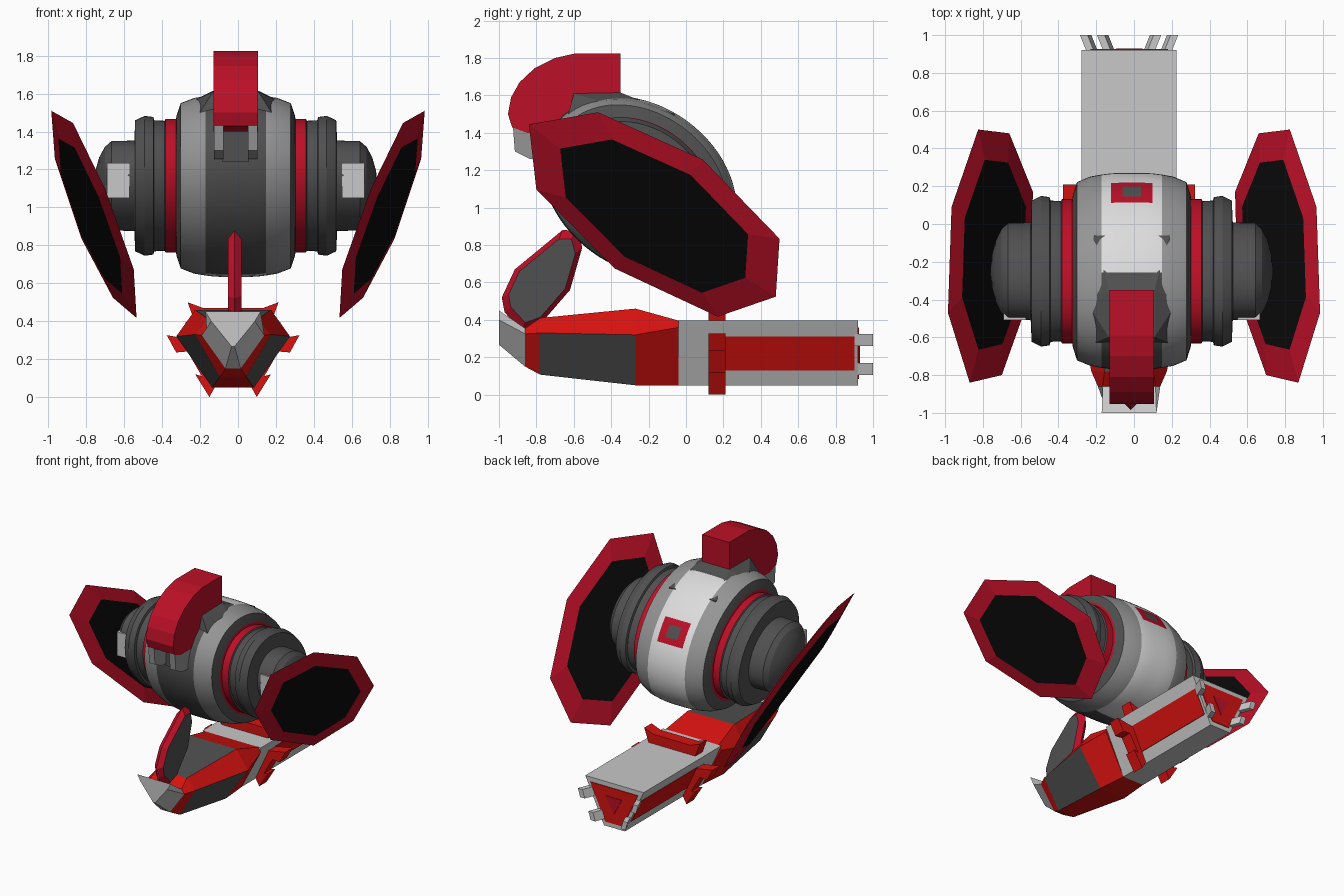
import bpy, bmesh, math
from mathutils import Vector

if "Cube" in bpy.data.objects:
    bpy.data.objects.remove(bpy.data.objects["Cube"])

def material(name, rgb):
    m = bpy.data.materials.new(name)
    m.diffuse_color = (*rgb, 1)
    m.use_nodes = True
    m.node_tree.nodes["Principled BSDF"].inputs["Base Color"].default_value = m.diffuse_color
    return m

CRIMSON = material("crimson", (0.50, 0.005, 0.02))
RED = material("bright_red", (0.68, 0.006, 0.005))
DARK = material("dark_grey", (0.08, 0.08, 0.08))
MID = material("mid_grey", (0.30, 0.30, 0.30))
LIGHT = material("light_grey", (0.58, 0.58, 0.58))
PALE = material("pale_grey", (0.72, 0.72, 0.72))
BLACK = material("black", (0.003, 0.003, 0.003))

def finish(name, bm, mats):
    bmesh.ops.recalc_face_normals(bm, faces=bm.faces[:])
    me = bpy.data.meshes.new(name)
    bm.to_mesh(me)
    bm.free()
    for m in mats:
        me.materials.append(m)
    ob = bpy.data.objects.new(name, me)
    bpy.context.collection.objects.link(ob)
    return ob

def loft(name, loops, mats, rule=lambda i, k: 0, caps=(0, 0)):
    """Skin loops of equal length; rule(band, side) gives the material index."""
    bm = bmesh.new()
    rings = [[bm.verts.new(p) for p in loop] for loop in loops]
    n = len(rings[0])
    for i in range(len(rings) - 1):
        for k in range(n):
            j = (k + 1) % n
            f = bm.faces.new((rings[i][k], rings[i][j], rings[i + 1][j], rings[i + 1][k]))
            f.material_index = rule(i, k)
    for ring, c in zip((rings[0], rings[-1]), caps):
        bm.faces.new(ring).material_index = c
    return finish(name, bm, mats)

def prism_x(name, yz, x0, x1, mat):
    return loft(name, [[(x, y, z) for y, z in yz] for x in (x0, x1)], [mat])

def prism_y(name, xz, y0, y1, mat):
    return loft(name, [[(x, y, z) for x, z in xz] for y in (y0, y1)], [mat])

def box(name, x0, x1, y0, y1, z0, z1, mat):
    return prism_x(name, [(y0, z0), (y1, z0), (y1, z1), (y0, z1)], x0, x1, mat)

def lens(name, pts, normal, half, scale, rim, face):
    """Thin plate: bevelled rim with a flat inset panel on both sides."""
    pts = [Vector(p) for p in pts]
    c = sum(pts, Vector()) / len(pts)
    off = Vector(normal).normalized() * half
    inner = [c + (p - c) * scale for p in pts]
    return loft(name, [[p - off for p in inner], pts, [p + off for p in inner]],
                [rim, face], caps=(1, 1))

# Barrel-shaped body: revolved about x with a tilted oval section
CX, CY, CZ, SEG = -0.012, -0.25, 1.114, 72
half = [(0.05, .48), (.11, .478), (.16, .472), (.22, .462), (.29, .435), (.312, .37),
        (.315, .352), (.37, .352), (.375, .342), (.43, .345), (.435, .362), (.48, .368),
        (.53, .345), (.535, .238), (.655, .235), (.69, .205), (.72, .15), (.74, .08), (.748, .01)]
profile = [(-x, r) for x, r in reversed(half)] + half

def oval(x, r):
    out = []
    for k in range(SEG):
        t = math.tau * k / SEG
        a, b = 1.167 * r * math.cos(t), 0.90 * r * math.sin(t)
        out.append((CX + x, CY + .81 * a + .59 * b, CZ - .59 * a + .81 * b))
    return out

def body_rule(i, k):
    x = abs(profile[i][0] + profile[i + 1][0]) / 2
    deg = (k + .5) * 360 / SEG
    if x < .16:                                   # centre band, pale at the rear
        if x < .11 and 55 < deg < 75:             # rear hatch
            return 0 if x < .05 and 60 < deg < 70 else 1
        return 3 if deg < 119 or deg > 299 else 0
    if x < .29:
        return 2
    return 1 if .313 < x < .37 else 0

body = loft("body", [oval(x, r) for x, r in profile], [DARK, CRIMSON, MID, PALE], body_rule)
bpy.context.view_layer.objects.active = body
body.select_set(True)
bpy.ops.object.shade_smooth_by_angle(angle=math.radians(15))
body.select_set(False)

# Crimson hood on top, with grey posts around a dark slot below it
hood = [(-.35, 1.825), (-.59, 1.825), (-.70, 1.80), (-.81, 1.745), (-.89, 1.67), (-.935, 1.59),
        (-.952, 1.50), (-.93, 1.43), (-.85, 1.40), (-.6, 1.40), (-.35, 1.5)]
prism_x("hood", hood, CX - .117, CX + .117, CRIMSON)
post = [(-.925, 1.43), (-.915, 1.30), (-.835, 1.26), (-.6, 1.24), (-.6, 1.43)]
for s in (-1, 1):
    prism_x("hood_post", post, CX + s * .065, CX + s * .115, MID)
box("hood_slot", CX - .07, CX + .07, -.78, -.6, 1.24, 1.42, DARK)

# Dark sloping pedestal behind the hood
bm = bmesh.new()
for s in (-1, 1):
    for x, y, z in [(.20, -.06, 1.5), (.12, -.35, 1.615), (.12, -.6, 1.61),
                    (.25, -.4, 1.55), (.24, -.65, 1.42), (.2, -.1, 1.3)]:
        bm.verts.new((CX + s * x, y, z))
bmesh.ops.convex_hull(bm, input=bm.verts[:])
finish("pedestal", bm, [DARK])

# Slanted octagonal wings and light blocks on the side pods
wing = [(.87, -.84, 1.445), (.985, -.47, 1.51), (.966, .09, 1.257), (.825, .50, .834),
        (.66, .48, .524), (.535, .17, .417), (.55, -.38, .674), (.70, -.80, 1.096)]
for s in (-1, 1):
    lens("wing", [(s * x, y, z) for x, y, z in wing], (s, -s * s * .206, -.547),
         .022, .75, CRIMSON, BLACK)
    box("pod_block", CX + s * .56, CX + s * .68, -.507, -.35, 1.05, 1.235, LIGHT)

# Upright fin joining the cannon to the body
GX = -0.026
fin = [(-.66, .88), (-.58, .877), (-.555, .786), (-.62, .56), (-.78, .375),
       (-.877, .34), (-.97, .44), (-.985, .52), (-.915, .67)]
lens("fin", [(-.018, y, z) for y, z in fin], (1, 0, 0), .036, .83, CRIMSON, DARK)

# Cannon hull: section = y, top half width and z, widest half width and z, bottom half width and z
def section(y, tw, tz, ww, wz, bw, bz):
    right = [(tw, tz), (ww, wz), (bw, bz)]
    return [(GX + x, y, z) for x, z in right + [(-x, z) for x, z in reversed(right)]]

hull = [section(-1.0, .145, .45, .115, .40, .008, .267),
        section(-.86, .14, .355, .165, .325, .04, .15),
        section(-.78, .13, .41, .20, .33, .07, .107),
        section(-.27, .20, .46, .30, .32, .11, .05),
        section(-.04, .23, .396, .252, .36, .09, .05)]

def hull_rule(i, k):
    if i == 0:
        return 1
    return 2 if i == 2 and k in (1, 3, 5) else 0

loft("cannon_hull", hull, [RED, LIGHT, DARK], hull_rule, caps=(1, 0))

# Cannon barrel: wide on top, narrow below, with red side strips
TOP, BOT = (.252, .396), (.09, .05)
def side_x(z):
    return BOT[0] + (TOP[0] - BOT[0]) * (z - BOT[1]) / (TOP[1] - BOT[1])

def trapezoid(z0, z1, inset=0):
    a, b = side_x(z0) - inset, side_x(z1) - inset
    return [(GX - a, z0), (GX + a, z0), (GX + b, z1), (GX - b, z1)]

prism_y("barrel", trapezoid(.05, .396), -.04, .92, LIGHT)
prism_y("barrel_strips", trapezoid(.13, .31, -.004), .2, .90, RED)
prism_y("muzzle_plate", trapezoid(.085, .36, .03), .9, .926, RED)
prism_y("muzzle_mark", [(GX - .07, .29), (GX + .07, .29), (GX, .16)], .9, .930, CRIMSON)

# Muzzle prongs
for s in (-1, 1):
    for x, z0, z1 in ((.18, .26, .325), (.09, .105, .17)):
        loft("muzzle_prong", [[(GX + s * (x + dx), y, z0), (GX + s * (x + dx + .04), y, z0),
                               (GX + s * (x + dx + .06), y, z1), (GX + s * (x + dx + .02), y, z1)]
                              for y, dx in ((.90, -.02), (1.0, .02))], [LIGHT])

# Red clamp around the barrel
clamp = [(.20, .30), (.35, .326), (.30, .235), (.24, .24), (.165, .11), (.20, .12), (.125, 0), (.08, .08)]
for s in (-1, 1):
    prism_y("clamp_side", [(GX + s * x, z) for x, z in clamp], .12, .21, RED)
top = [(.24, .50), (.16, .47), (.15, .39), (.20, .39)]
prism_y("clamp_top", [(GX + x, z) for x, z in top[:1] + top[3:]]
        + [(GX - x, z) for x, z in (top[3], top[0])] + [(GX - .16, .47), (GX + .16, .47)],
        .12, .21, RED)
